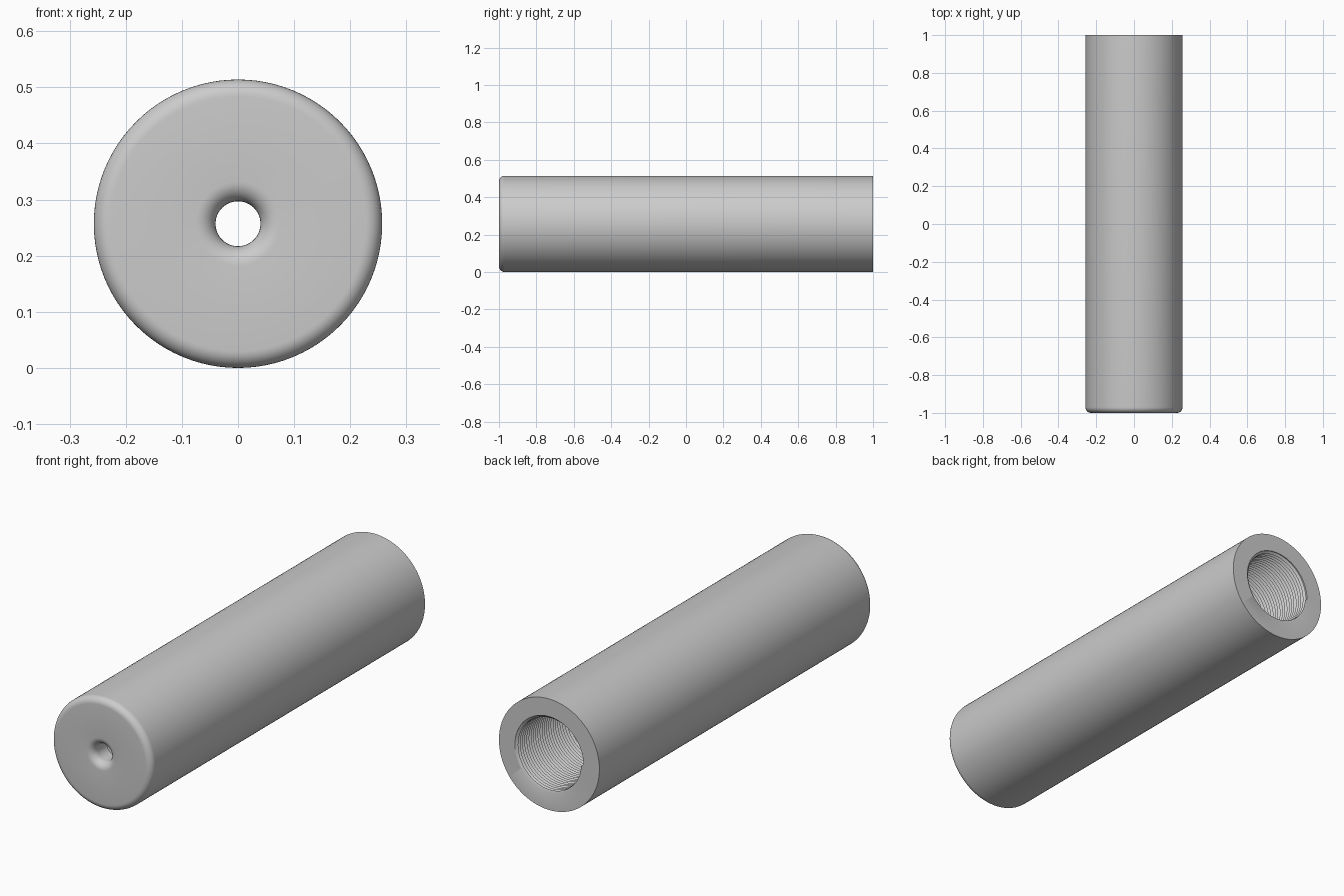
import bpy, bmesh
from math import sin, cos, pi

cube = bpy.data.objects.get("Cube")
if cube:
    bpy.data.objects.remove(cube)

SIDES = 96
RADIUS = 0.257
FILLET = 0.03
HOLE = 0.04
LIP = 0.035
MINOR, MAJOR = 0.164, 0.175
PITCH = 0.016
MOUTH, THREAD_END, FLOOR = 1.0, 0.4, -0.9


def arc(r, y, size, start, end, steps=8):
    """Rounded corner of the profile as (radius, y) points."""
    angles = [start + (end - start) * i / steps for i in range(steps + 1)]
    return [(r + size * cos(a), y + size * sin(a)) for a in angles]


def thread_points(turn):
    """Thread profile shifted along the axis by a fraction of a turn."""
    points = []
    for k in range(-2, int(2 * (MOUTH - THREAD_END) / PITCH) + 3):
        y = MOUTH - (k * 0.5 + turn) * PITCH
        if THREAD_END < y < MOUTH:
            points.append((MINOR if k % 2 else MAJOR, y))
        else:
            points.append((MAJOR, min(max(y, THREAD_END), MOUTH)))
    return points


# Closed wall profile: bore floor, front hole, rounded nose, outer wall, rear rim
shell = [(MINOR, THREAD_END), (MINOR, FLOOR), (HOLE, FLOOR)]
shell += arc(HOLE + LIP, -1 + LIP, LIP, pi, 1.5 * pi)
shell += arc(RADIUS - FILLET, -1 + FILLET, FILLET, -pi / 2, 0)
shell += [(RADIUS, MOUTH)]

bm = bmesh.new()
columns = []
for i in range(SIDES + 1):
    a = 2 * pi * i / SIDES
    profile = thread_points(i / SIDES) + shell
    columns.append([bm.verts.new((r * cos(a), y, RADIUS + r * sin(a)))
                    for r, y in profile])
for left, right in zip(columns, columns[1:]):
    for j in range(len(left)):
        k = (j + 1) % len(left)
        bm.faces.new((left[j], left[k], right[k], right[j]))
bmesh.ops.remove_doubles(bm, verts=bm.verts, dist=0.00002)
bmesh.ops.recalc_face_normals(bm, faces=bm.faces)

mesh = bpy.data.meshes.new("threaded_tube")
bm.to_mesh(mesh)
bm.free()
tube = bpy.data.objects.new("threaded_tube", mesh)
bpy.context.collection.objects.link(tube)

# Single grey finish
grey = bpy.data.materials.new("plain grey")
grey.use_nodes = True
grey.diffuse_color = (0.6, 0.6, 0.6, 1)
grey.node_tree.nodes["Principled BSDF"].inputs["Base Color"].default_value = grey.diffuse_color
mesh.materials.append(grey)

# Smooth walls with crisp rims and thread crests
bpy.ops.object.select_all(action="DESELECT")
tube.select_set(True)
bpy.context.view_layer.objects.active = tube
bpy.ops.object.shade_smooth_by_angle(angle=pi / 6)
